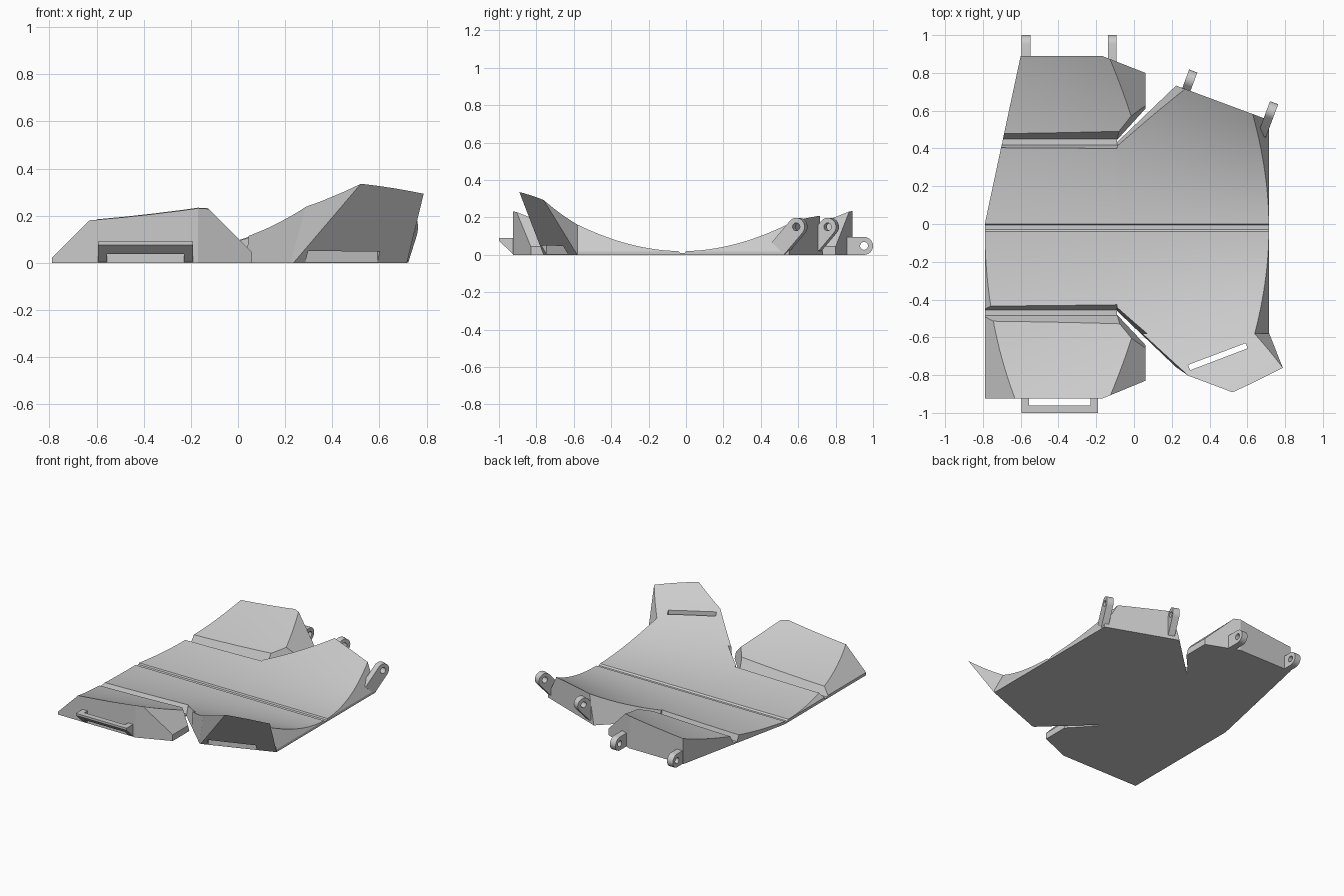
import bpy
import bmesh
import math
from mathutils import Vector, Matrix

cube = bpy.data.objects.get("Cube")
if cube:
    bpy.data.objects.remove(cube, do_unlink=True)

grey = bpy.data.materials.new("plain grey")
grey.use_nodes = True
grey.diffuse_color = (0.6, 0.6, 0.6, 1)
grey.node_tree.nodes["Principled BSDF"].inputs["Base Color"].default_value = (0.6, 0.6, 0.6, 1)
parts = []


def finish(bm, name):
    bmesh.ops.recalc_face_normals(bm, faces=bm.faces)
    mesh = bpy.data.meshes.new(name)
    bm.to_mesh(mesh)
    bm.free()
    mesh.materials.append(grey)
    ob = bpy.data.objects.new(name, mesh)
    bpy.context.collection.objects.link(ob)
    parts.append(ob)
    return ob


# Trough-shaped upper surface that tightens towards +x, creased at its middle
MID = -0.02


def height(x, y):
    return 0.02 + (0.29 + 0.2 * x + 0.08 * x * x) * (y - MID) ** 2


def trough_block():
    bm = bmesh.new()
    half = [0.02 + 0.94 * i / 24 for i in range(25)]
    offsets = [-h for h in reversed(half)] + [-0.01, 0.015] + half
    xs = [-0.85 + 1.7 * i / 14 for i in range(15)]
    rows = []
    for d in offsets:
        y = MID + d
        crease = abs(d) < 0.018
        rows.append([bm.verts.new((x, y, 0.01 if crease else height(x, y))) for x in xs])
    for a, b in zip(rows, rows[1:]):
        for i in range(len(xs) - 1):
            bm.faces.new((a[i], a[i + 1], b[i + 1], b[i]))
    ret = bmesh.ops.extrude_face_region(bm, geom=bm.faces[:])
    for v in ret["geom"]:
        if isinstance(v, bmesh.types.BMVert):
            v.co.z = 0
    bmesh.ops.recalc_face_normals(bm, faces=bm.faces)
    return bm


def carve(name, inside, cuts):
    """Keep the part of the block around a point. A cut is two plan points
    and an inward lean per unit of height, or three points in space."""
    bm = trough_block()
    inside = Vector(inside)
    for a, b, c in cuts:
        if isinstance(c, tuple):
            p = Vector(a)
            n = (Vector(b) - p).cross(Vector(c) - p).normalized()
        else:
            p = Vector((*a, 0))
            along = (Vector((*b, 0)) - p).normalized()
            inward = Vector((-along.y, along.x, 0))
            if inward.dot(inside - p) < 0:
                inward.negate()
            n = along.cross(inward * c + Vector((0, 0, 1))).normalized()
        if n.dot(inside - p) > 0:
            n.negate()
        bmesh.ops.bisect_plane(bm, geom=bm.verts[:] + bm.edges[:] + bm.faces[:], dist=1e-5,
                               plane_co=p, plane_no=n, clear_outer=True)
        rim = [e for e in bm.edges if e.is_boundary]
        if rim:
            bmesh.ops.holes_fill(bm, edges=rim, sides=0)
    bmesh.ops.recalc_face_normals(bm, faces=bm.faces)
    bottom = [f for f in bm.faces if f.normal.z < -0.999]
    bmesh.ops.dissolve_faces(bm, faces=bottom, use_verts=False)
    return finish(bm, name)


def prism(name, pts, lo, hi, along_x=False):
    bm = bmesh.new()
    vs = [bm.verts.new((lo, *p) if along_x else (*p, lo)) for p in pts]
    face = bm.faces.new(vs)
    ret = bmesh.ops.extrude_face_region(bm, geom=[face])
    move = Vector((hi - lo, 0, 0)) if along_x else Vector((0, 0, hi - lo))
    bmesh.ops.translate(bm, vec=move, verts=[v for v in ret["geom"] if isinstance(v, bmesh.types.BMVert)])
    return finish(bm, name)


def x_cut(x, lean=0.0):
    return ((x, -1), (x, 1), lean)


def y_cut(y, lean=0.0):
    return ((-1, y), (1, y), lean)


left_slant = ((-0.79, 0), (-0.6, 0.89), 0)
left_bevel = x_cut(-0.81, 1)
wing_end = [x_cut(0.06), x_cut(0.105, 1)]
slit_start, slit_end = (-0.09, -0.46), (0.23, -0.765)

# Main plate, in two halves
carve("main_plate_narrow", (-0.4, 0, 0.005),
      [x_cut(-0.09), x_cut(-0.79), left_bevel, left_slant, y_cut(-0.46, 0.5), y_cut(0.42, 0.3)])
carve("main_plate_wide", (0.3, 0, 0.005),
      [x_cut(-0.09), x_cut(0.715), x_cut(0.725, 0.53), y_cut(-0.58),
       (slit_start, slit_end, 0.2), ((-0.09, 0.433), (0.225, 0.735), 0.22),
       ((0.23, 0.73), (0.715, 0.55), 0)])

# Raised front flap with an overhanging front
carve_point = (0.5, -0.62, 0.1)
flap = carve("front_flap", carve_point,
             [y_cut(-0.58), ((0.24, -0.76), (0.72, -0.58), -0.66),
              ((0.23, -0.76, 0), (0.25, -0.79, 0.23), (0.52, -0.89, 0.33)),
              (slit_start, slit_end, 0.05),
              ((0.715, -0.58, 0), (0.79, -0.77, 0.31), (0.65, -0.6, 0.185))])

# Strap slot through the flap
cutter = prism("slot_cutter", [(0.286, -0.746), (0.298, -0.774), (0.602, -0.658), (0.591, -0.631)], -0.1, 0.6)
cutter.hide_render = True
mod = flap.modifiers.new("slot", 'BOOLEAN')
mod.object = cutter
mod.solver = 'EXACT'
bpy.context.view_layer.update()
cut_mesh = bpy.data.meshes.new_from_object(flap.evaluated_get(bpy.context.evaluated_depsgraph_get()))
flap.modifiers.clear()
flap.data = cut_mesh
parts.remove(cutter)
bpy.data.objects.remove(cutter, do_unlink=True)

# Side wings
carve("front_wing", (-0.3, -0.75, 0.05),
      wing_end + [y_cut(-0.925), ((-0.17, -0.925), (0.06, -0.83), 0), x_cut(-0.79), left_bevel,
                  y_cut(-0.48, 0.53), ((-0.09, -0.48), (0.06, -0.64), 0.25)])
carve("back_wing", (-0.3, 0.7, 0.05),
      wing_end + [y_cut(0.89), ((-0.17, 0.89), (0.06, 0.80), 0), left_slant,
                  y_cut(0.445, 0.5), ((-0.09, 0.445), (0.06, 0.61), 0.25)])

# Thin hinge strips joining wings and plate
prism("front_hinge", [(-0.79, -0.485), (-0.09, -0.485), (-0.09, -0.455), (-0.79, -0.455)], 0, 0.01)
prism("back_hinge", [(-0.70, 0.415), (-0.09, 0.415), (-0.09, 0.45), (-0.694, 0.45)], 0, 0.01)

# Strap loop with a sloping underside
arm = [(-0.92, 0), (-1, 0.075), (-1, 0.09), (-0.92, 0.09)]
bar = [(-0.96, 0.0375), (-1, 0.075), (-1, 0.09), (-0.96, 0.09)]
prism("strap_loop_right_arm", arm, -0.595, -0.555, True)
prism("strap_loop_left_arm", arm, -0.23, -0.19, True)
prism("strap_loop_bar", bar, -0.555, -0.23, True)


# Pierced, round-ended lugs
def lug(name, centre, length, yaw=0.0, pitch=0.0, r=0.048, hole=0.021, width=0.046, n=24):
    bm = bmesh.new()
    sides = []
    for x in (-width / 2, width / 2):
        outer, inner = [], []
        for i in range(n):
            a = 2 * math.pi * i / n
            c, s = math.cos(a), math.sin(a)
            if c > -1e-6:
                outer.append(bm.verts.new((x, r * c, r * s)))
            else:
                t = (a - math.pi) / (math.pi / 2 - 2 * math.pi / n)
                outer.append(bm.verts.new((x, -length, -r * t)))
            inner.append(bm.verts.new((x, hole * c, hole * s)))
        sides.append((outer, inner))
    (o1, i1), (o2, i2) = sides
    for a, b in ((o1, i1), (o2, i2), (o1, o2), (i1, i2)):
        for i in range(n):
            j = (i + 1) % n
            bm.faces.new((a[i], a[j], b[j], b[i]))
    turn = Matrix.Rotation(math.radians(yaw), 4, 'Z') @ Matrix.Rotation(math.radians(pitch), 4, 'X')
    bmesh.ops.transform(bm, matrix=Matrix.Translation(centre) @ turn, verts=bm.verts)
    finish(bm, name)


lug("back_wing_lug_right", (-0.572, 0.952, 0.048), 0.08)
lug("back_wing_lug_left", (-0.115, 0.952, 0.048), 0.1)
lug("plate_lug_right", (0.297, 0.765, 0.15), 0.13, -20.5, 48)
lug("plate_lug_left", (0.725, 0.597, 0.15), 0.155, -20.5, 48)

# Smooth curved surfaces, crisp edges
bpy.ops.object.select_all(action='DESELECT')
for ob in parts:
    ob.select_set(True)
bpy.context.view_layer.objects.active = parts[0]
bpy.ops.object.shade_smooth_by_angle(angle=math.radians(18))
